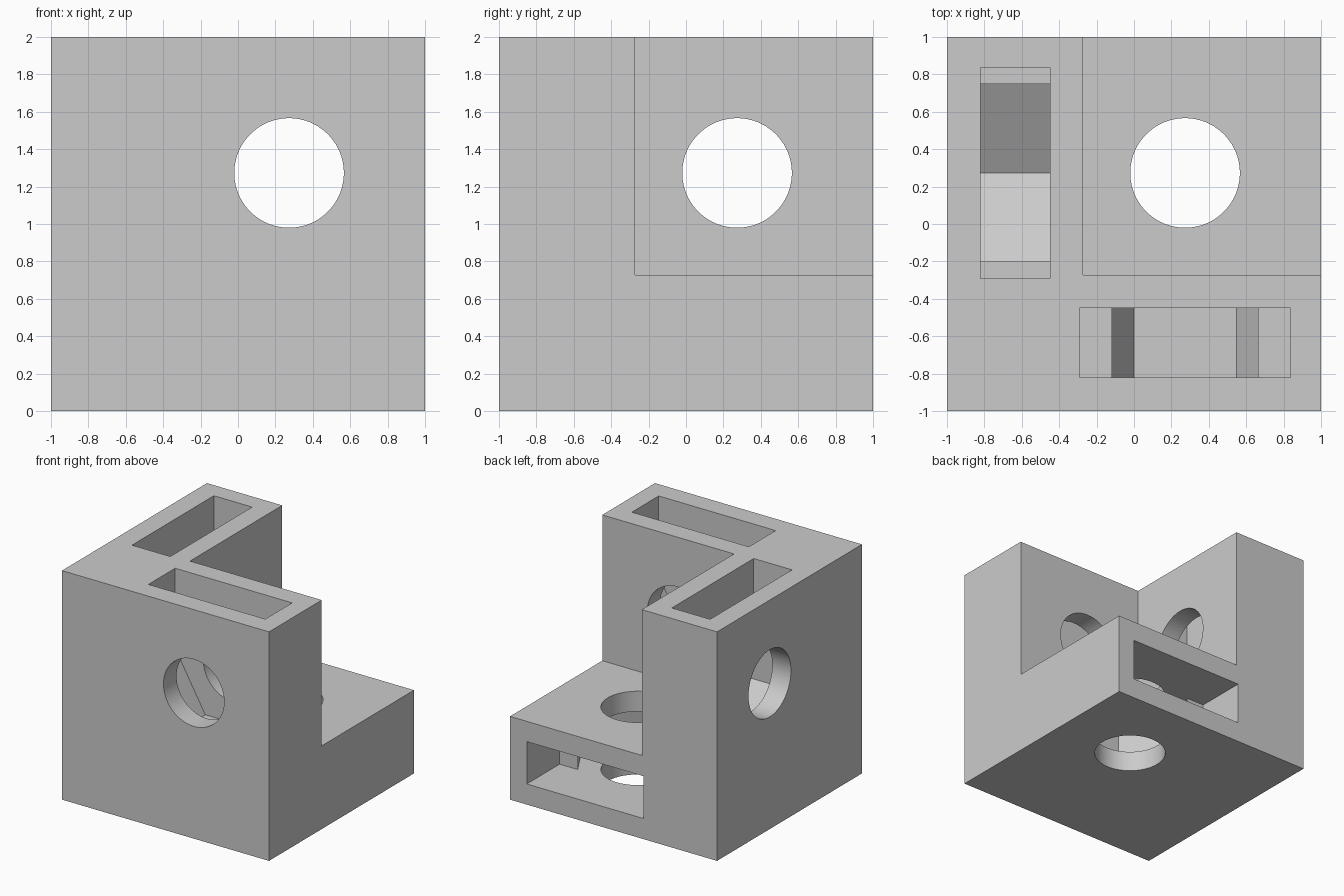
import bpy, bmesh, math
from mathutils import Vector

default = bpy.data.objects.get("Cube")
if default:
    bpy.data.objects.remove(default, do_unlink=True)

C = 0.273                    # hole centre along each open direction
WALL = 0.727                 # wall thickness
SLOT = (0.18, 0.55)          # nut slot limits through the wall thickness
HOLE_R = 0.293
NUT_R = 0.548

grey = bpy.data.materials.new("plain_grey")
grey.use_nodes = True
color = (0.6, 0.6, 0.6, 1)
grey.diffuse_color = color
grey.node_tree.nodes["Principled BSDF"].inputs["Base Color"].default_value = color


def prism(name, outline, near, far, place):
    """Extrude a 2D outline from near to far; place maps (u, v, depth) to xyz."""
    bm = bmesh.new()
    base = bm.faces.new([bm.verts.new(place(u, v, near)) for u, v in outline])
    new = bmesh.ops.extrude_face_region(bm, geom=[base])["geom"]
    shift = Vector(place(0, 0, far)) - Vector(place(0, 0, near))
    bmesh.ops.translate(bm, vec=shift, verts=[g for g in new if isinstance(g, bmesh.types.BMVert)])
    bmesh.ops.recalc_face_normals(bm, faces=bm.faces)
    mesh = bpy.data.meshes.new(name)
    bm.to_mesh(mesh)
    bm.free()
    obj = bpy.data.objects.new(name, mesh)
    bpy.context.collection.objects.link(obj)
    mesh.materials.append(grey)
    return obj


def cut(body, cutter):
    cutter.hide_render = True
    bpy.context.view_layer.objects.active = body
    mod = body.modifiers.new("cut", "BOOLEAN")
    mod.operation = "DIFFERENCE"
    mod.solver = "EXACT"
    mod.object = cutter
    bpy.ops.object.modifier_apply(modifier=mod.name)
    bpy.data.objects.remove(cutter, do_unlink=True)


def square(low, high):
    return [(low, low), (high, low), (high, high), (low, high)]


def nut_outline(pointed):
    """Insertion slot above, half-captured hexagon below."""
    half = NUT_R / 2
    flat = NUT_R * math.sqrt(3) / 2
    if pointed:
        side = [(0.565, 1), (0.565, half), (flat, half), (flat, -half)]
        tip = [(0, -NUT_R)]
    else:
        neck = NUT_R - half / math.sqrt(3)
        side = [(0.565, 1), (0.565, half), (neck, half), (NUT_R, 0), (half, -flat)]
        tip = []
    points = side + tip + [(-u, v) for u, v in reversed(side)]
    return [(u + C, v + C) for u, v in points]


# Axis layouts: depth runs inward from each outer wall face
placements = {
    "front": (lambda u, v, d: (u, d - 1, v + 1), False),
    "right": (lambda u, v, d: (d - 1, u, v + 1), True),
    "floor": (lambda u, v, d: (u, v, d), False),
}
floor = placements["floor"][0]

# Three-walled corner body
body = prism("corner_bracket", square(-1, 1), 0, 2, floor)
cut(body, prism("corner_notch", square(WALL - 1, 1.5), WALL, 2.5, floor))

# Nut slot and bolt hole in each wall
circle = [(C + HOLE_R * math.cos(a), C + HOLE_R * math.sin(a))
          for a in (math.tau * i / 80 for i in range(80))]
for wall, (place, pointed) in placements.items():
    cut(body, prism(wall + "_nut_slot", nut_outline(pointed), *SLOT, place))
    cut(body, prism(wall + "_bolt_hole", circle, -0.1, WALL + 0.1, place))

# Smooth hole walls, crisp edges
bpy.ops.object.select_all(action="DESELECT")
body.select_set(True)
bpy.context.view_layer.objects.active = body
bpy.ops.object.shade_smooth_by_angle(angle=math.radians(30))
